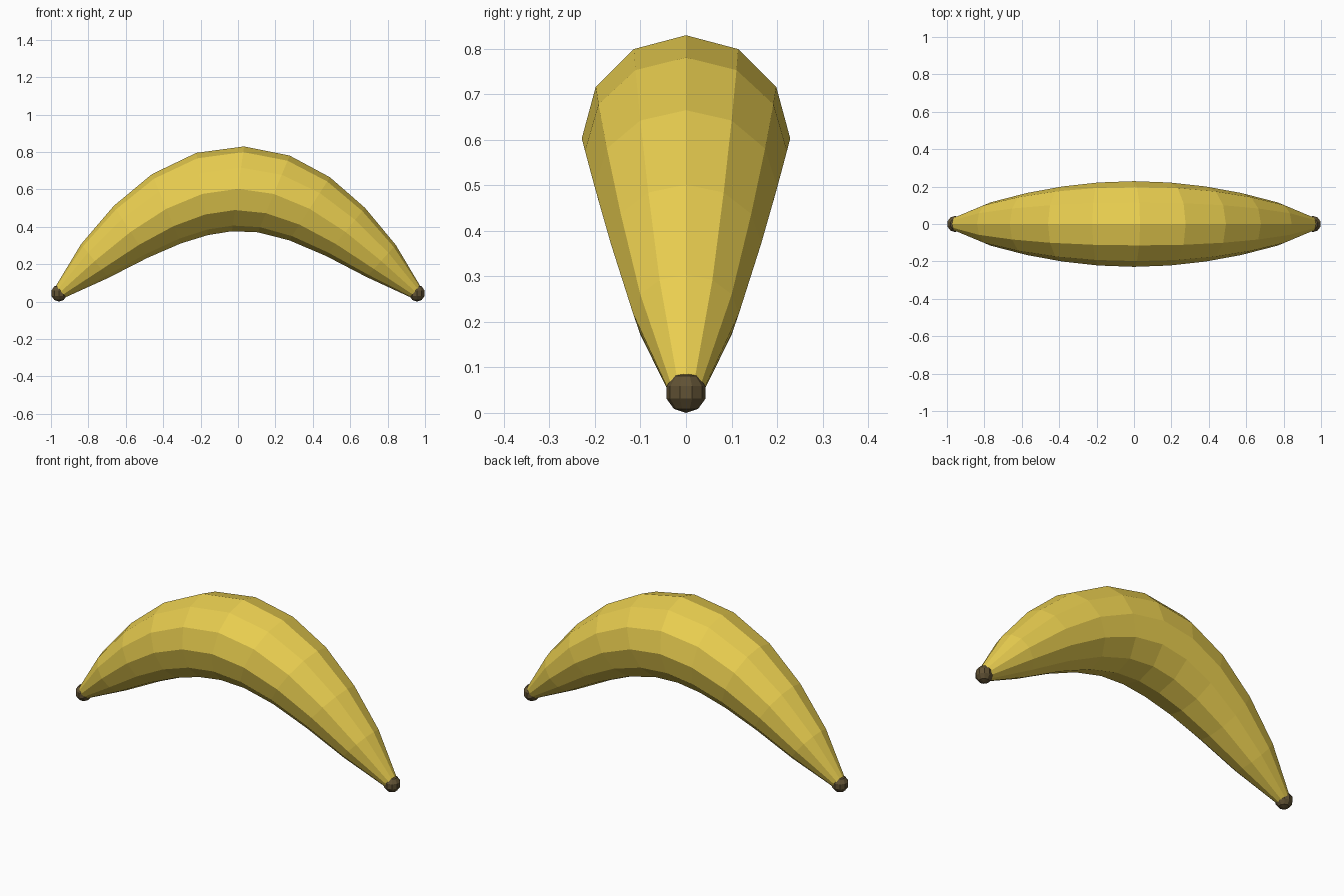
import bpy, bmesh
from math import sin, cos, pi
from mathutils import Vector

if "Cube" in bpy.data.objects:
    bpy.data.objects.remove(bpy.data.objects["Cube"])

RINGS, SIDES = 10, 12
HALF, BASE, RISE = 0.957, 0.045, 0.558


def material(name, color):
    m = bpy.data.materials.new(name)
    m.diffuse_color = (*color, 1)
    m.use_nodes = True
    m.node_tree.nodes["Principled BSDF"].inputs["Base Color"].default_value = m.diffuse_color
    return m


def add_object(name, bm, mat):
    bmesh.ops.recalc_face_normals(bm, faces=bm.faces[:])
    me = bpy.data.meshes.new(name)
    bm.to_mesh(me)
    bm.free()
    me.materials.append(mat)
    ob = bpy.data.objects.new(name, me)
    bpy.context.collection.objects.link(ob)
    return ob


yellow = material("peel_yellow", (0.82, 0.62, 0.08))
brown = material("tip_brown", (0.12, 0.085, 0.035))

# Curved body: twelve-sided rings swept along a sine arch
centres = [Vector((-HALF + 2 * HALF * k / RINGS, 0, BASE + RISE * sin(pi * k / RINGS)))
           for k in range(RINGS + 1)]
bm = bmesh.new()
rings = []
for k, c in enumerate(centres):
    j = min(k, RINGS - 1)
    tangent = (centres[j + 1] - centres[j]).normalized()
    side = Vector((0, 1, 0))
    up = tangent.cross(side)
    if up.z < 0:
        up = -up
    r = 0.036 + 0.193 * max(0, sin(pi * k / RINGS)) ** 0.75
    rings.append([bm.verts.new(c + r * (up * cos(2 * pi * i / SIDES) + side * sin(2 * pi * i / SIDES)))
                  for i in range(SIDES)])
for a, b in zip(rings, rings[1:]):
    for i in range(SIDES):
        n = (i + 1) % SIDES
        bm.faces.new((a[i], a[n], b[n], b[i]))
bm.faces.new(rings[0])
bm.faces.new(rings[-1])
add_object("banana_body", bm, yellow)

# Faceted dark tips at both ends
for name, x in (("left_tip", -HALF), ("right_tip", HALF)):
    bm = bmesh.new()
    bmesh.ops.create_uvsphere(bm, u_segments=10, v_segments=5, radius=0.045)
    tip = add_object(name, bm, brown)
    tip.location = (x, 0, BASE)
